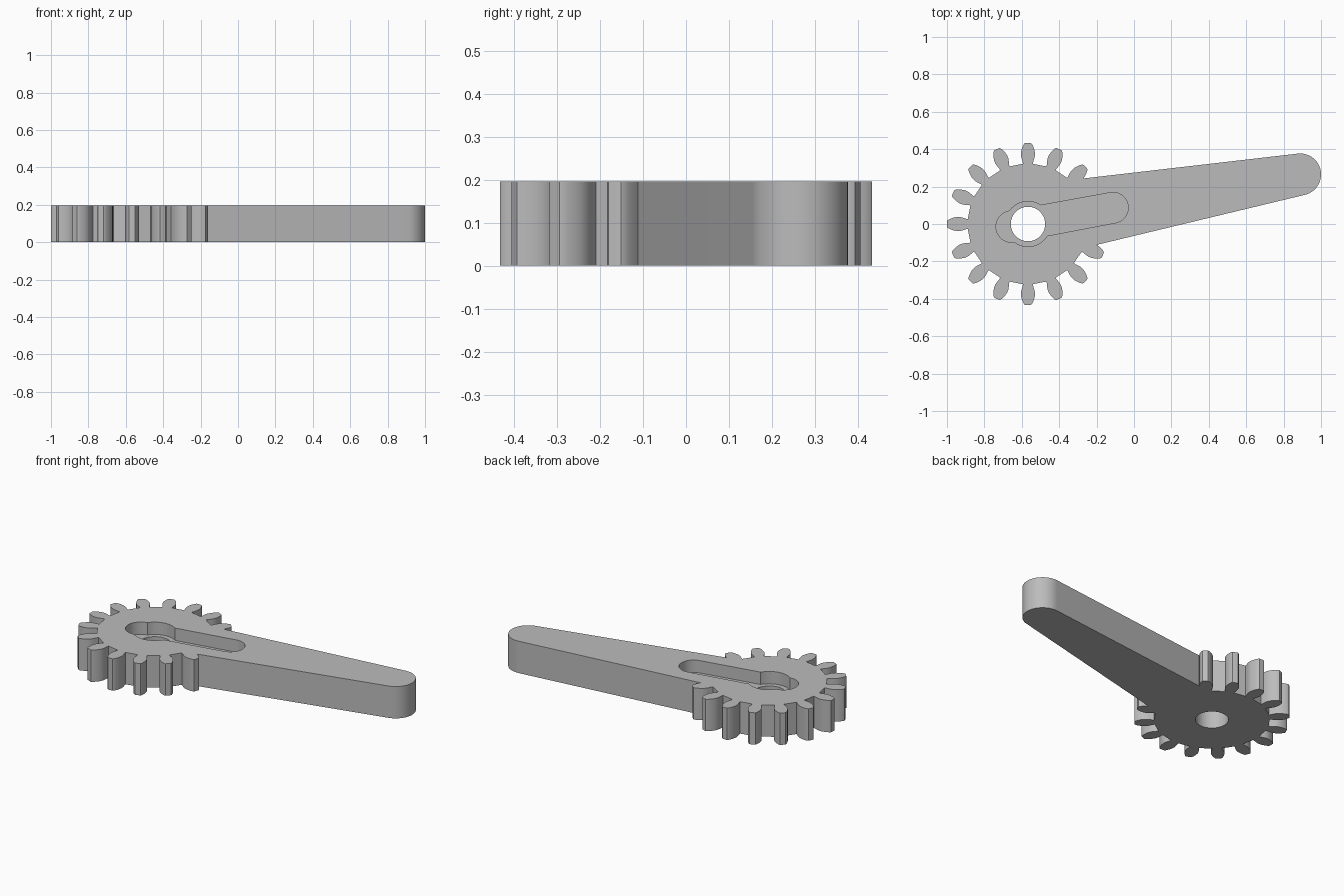
import bpy, bmesh
from math import sin, cos, pi, radians, atan2, hypot, asin
from mathutils import Vector

if "Cube" in bpy.data.objects:
    bpy.data.objects.remove(bpy.data.objects["Cube"], do_unlink=True)

THICK = 0.196
FLOOR = 0.12
HUB = Vector((-0.567, 0.0))
TIP = Vector((0.888, 0.265))
TIP_R, ROOT_R = 0.112, 0.19
TEETH = 16
# Tooth flank from root to crest: radius, half width
FLANK = [(0.322, 0.026), (0.335, 0.029), (0.35, 0.034), (0.365, 0.0375), (0.382, 0.0375),
         (0.4, 0.0335), (0.417, 0.027), (0.428, 0.021), (0.433, 0.016)]


def arc(centre, radius, start, end, steps):
    angles = [start + (end - start) * i / steps for i in range(steps + 1)]
    return [centre + radius * Vector((cos(a), sin(a))) for a in angles]


def prism(name, outline, bottom, top):
    """Extrude a counter-clockwise outline into a solid."""
    bm = bmesh.new()
    face = bm.faces.new([bm.verts.new((p.x, p.y, bottom)) for p in outline])
    lifted = bmesh.ops.extrude_face_region(bm, geom=[face])["geom"]
    verts = [v for v in lifted if isinstance(v, bmesh.types.BMVert)]
    bmesh.ops.translate(bm, verts=verts, vec=(0, 0, top - bottom))
    bmesh.ops.recalc_face_normals(bm, faces=bm.faces)
    mesh = bpy.data.meshes.new(name)
    bm.to_mesh(mesh)
    bm.free()
    obj = bpy.data.objects.new(name, mesh)
    bpy.context.collection.objects.link(obj)
    return obj


def tooth(index):
    angle = 2 * pi * index / TEETH
    out, side = Vector((cos(angle), sin(angle))), Vector((-sin(angle), cos(angle)))
    rising = [HUB + out * r - side * w for r, w in FLANK]
    crest = [HUB + out * 0.4335]
    falling = [HUB + out * r + side * w for r, w in reversed(FLANK)]
    return rising + crest + falling


# Outline: teeth around the hub, then the tapering arm with its round end
teeth = [p for k in range(2, TEETH) for p in tooth(k)]
teeth = teeth[4:-4]
axis = TIP - HUB
heading = atan2(axis.y, axis.x)
taper = asin((ROOT_R - TIP_R) / hypot(axis.x, axis.y))
arm_end = arc(TIP, TIP_R, heading - pi / 2 + taper, heading + pi / 2 - taper, 32)
gear_arm = prism("gear_arm", teeth + arm_end, 0, THICK)

# Cutters: shaft hole, round hub recess and long slot
slot_left, slot_right = Vector((-0.654, -0.014)), Vector((-0.113, 0.087))
slot = (arc(slot_left, 0.084, heading + pi / 2, heading + 3 * pi / 2, 24)
        + arc(slot_right, 0.082, heading - pi / 2, heading + pi / 2, 24))
cutters = [
    prism("slot_cutter", slot, FLOOR, THICK + 0.1),
    prism("hub_cutter", arc(HUB, 0.121, 0, 2 * pi, 64)[:-1], FLOOR, THICK + 0.1),
    prism("shaft_cutter", arc(HUB, 0.092, 0, 2 * pi, 64)[:-1], -0.1, THICK + 0.1),
]
bpy.ops.object.select_all(action="DESELECT")
gear_arm.select_set(True)
bpy.context.view_layer.objects.active = gear_arm
for cutter in cutters:
    cutter.hide_render = True
    mod = gear_arm.modifiers.new("cut", "BOOLEAN")
    mod.operation = "DIFFERENCE"
    mod.solver = "EXACT"
    mod.object = cutter
    bpy.ops.object.modifier_apply(modifier=mod.name)
    bpy.data.objects.remove(cutter, do_unlink=True)

# Plain grey finish
grey = bpy.data.materials.new("plain_grey")
grey.use_nodes = True
grey.diffuse_color = (0.5, 0.5, 0.5, 1)
grey.node_tree.nodes["Principled BSDF"].inputs["Base Color"].default_value = (0.5, 0.5, 0.5, 1)
gear_arm.data.materials.clear()
gear_arm.data.materials.append(grey)
bpy.ops.object.shade_smooth_by_angle(angle=radians(30))
